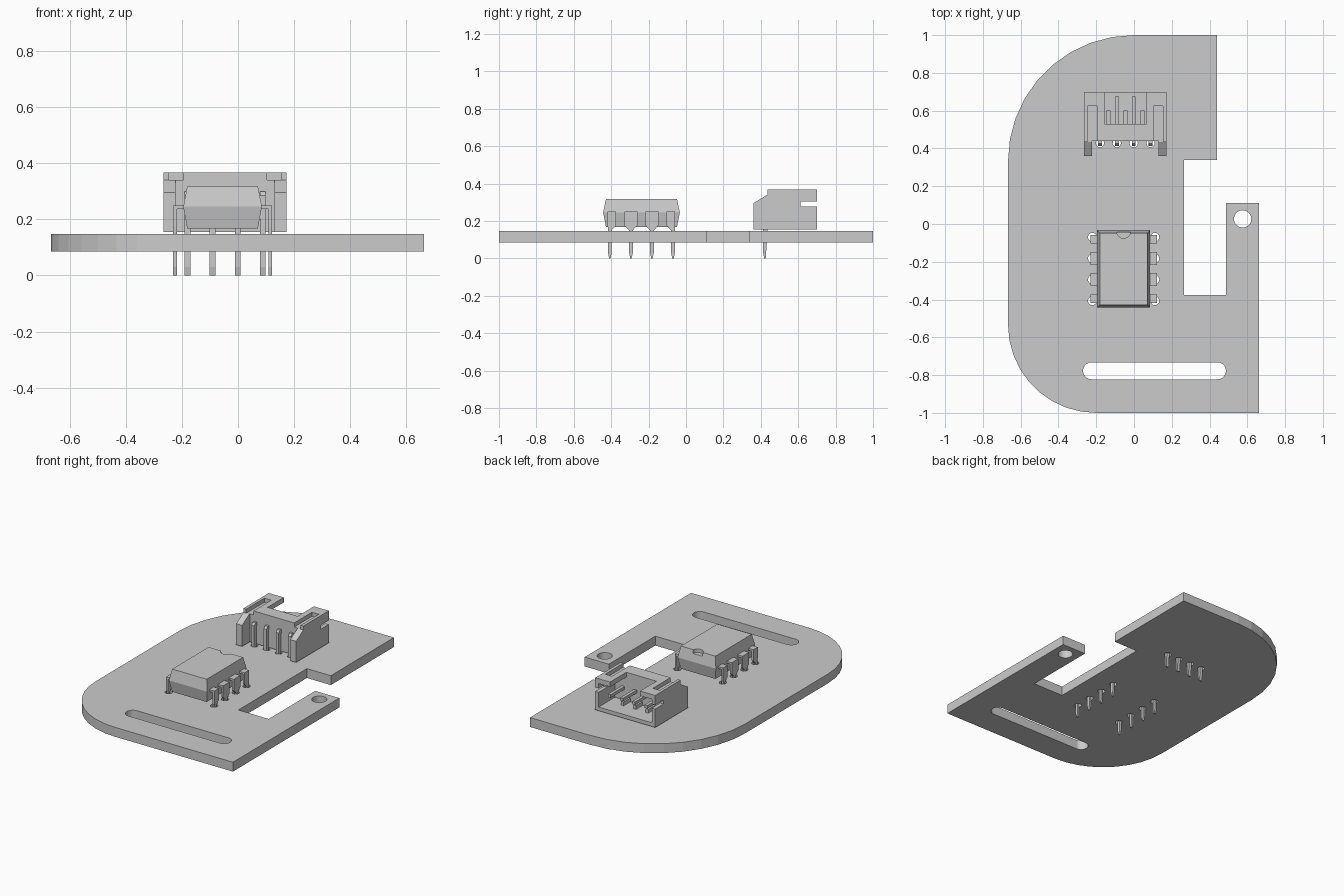
import bpy
import bmesh
from math import pi, cos, sin

cube = bpy.data.objects.get("Cube")
if cube:
    bpy.data.objects.remove(cube, do_unlink=True)

grey = bpy.data.materials.new("light_grey")
grey.use_nodes = True
grey.diffuse_color = (0.6, 0.6, 0.6, 1)
grey.node_tree.nodes["Principled BSDF"].inputs["Base Color"].default_value = (0.6, 0.6, 0.6, 1)

BOTTOM, TOP = 0.085, 0.147
CHIP_X = -0.055
LEG_Y = [-0.407 + 0.1125 * i for i in range(4)]
PIN_X = [-0.18 + 0.0893 * i for i in range(4)]


def arc(cx, cy, r, start, end, steps):
    angles = [start + (end - start) * i / steps for i in range(steps + 1)]
    return [(cx + r * cos(a), cy + r * sin(a)) for a in angles]


def circle(cx, cy, r, steps):
    return arc(cx, cy, r, 0, 2 * pi, steps)[:-1]


def prism(bm, points, axis, lo, hi):
    """Extrude a 2D outline along x, y or z."""
    def place(p, d):
        return {"x": (d, p[0], p[1]), "y": (p[0], d, p[1]), "z": (p[0], p[1], d)}[axis]
    rings = [[bm.verts.new(place(p, d)) for p in points] for d in (lo, hi)]
    bm.faces.new(rings[0])
    bm.faces.new(rings[1])
    n = len(points)
    for i in range(n):
        j = (i + 1) % n
        bm.faces.new((rings[0][i], rings[0][j], rings[1][j], rings[1][i]))


def box(bm, x0, x1, y0, y1, z0, z1):
    prism(bm, [(x0, y0), (x1, y0), (x1, y1), (x0, y1)], "z", z0, z1)


def finish(name, bm):
    bmesh.ops.recalc_face_normals(bm, faces=bm.faces[:])
    mesh = bpy.data.meshes.new(name)
    bm.to_mesh(mesh)
    bm.free()
    mesh.materials.append(grey)
    obj = bpy.data.objects.new(name, mesh)
    bpy.context.collection.objects.link(obj)
    return obj


def baked_mesh(obj):
    dg = bpy.context.evaluated_depsgraph_get()
    return bpy.data.meshes.new_from_object(obj.evaluated_get(dg))


def cut(obj, cutters):
    for c in cutters:
        mod = obj.modifiers.new("cut", "BOOLEAN")
        mod.operation, mod.solver, mod.object = "DIFFERENCE", "EXACT", c
    obj.data = baked_mesh(obj)
    obj.modifiers.clear()
    for c in cutters:
        bpy.data.objects.remove(c, do_unlink=True)


def cutter_box(*size):
    bm = bmesh.new()
    box(bm, *size)
    return finish("cutter", bm)


# Circuit board: outline with slot, mounting hole and pin holes
outline = [(0.44, 1), (0.44, 0.34), (0.265, 0.34), (0.265, -0.375),
           (0.487, -0.375), (0.487, 0.11), (0.663, 0.11), (0.663, -1)]
outline += arc(-0.2, -0.533, 0.467, -pi / 2, -pi, 9)
outline += arc(0, 0.333, 0.667, pi, pi / 2, 9)
slot = arc(0.442, -0.777, 0.045, -pi / 2, pi / 2, 10)
slot += arc(-0.225, -0.777, 0.045, pi / 2, 3 * pi / 2, 10)
loops = [outline, slot, circle(0.575, 0.027, 0.046, 20)]
loops += [circle(CHIP_X + s * 0.166, y, 0.023, 12) for s in (-1, 1) for y in LEG_Y]
loops += [circle(x, 0.428, 0.022, 12) for x in PIN_X]

curve = bpy.data.curves.new("board_outline", "CURVE")
curve.dimensions, curve.fill_mode = "2D", "BOTH"
curve.extrude = (TOP - BOTTOM) / 2
for loop in loops:
    spline = curve.splines.new("POLY")
    spline.points.add(len(loop) - 1)
    for point, (x, y) in zip(spline.points, loop):
        point.co = (x, y, 0, 1)
    spline.use_cyclic_u = True
helper = bpy.data.objects.new("board_outline", curve)
bpy.context.collection.objects.link(helper)
bm = bmesh.new()
bm.from_mesh(baked_mesh(helper))
bpy.data.objects.remove(helper, do_unlink=True)
bmesh.ops.remove_doubles(bm, verts=bm.verts[:], dist=0.0001)
bmesh.ops.translate(bm, verts=bm.verts[:], vec=(0, 0, (TOP + BOTTOM) / 2))
for f in bm.faces:
    f.smooth = False
finish("circuit_board", bm)

# Chip body: three stacked rectangles, widest in the middle
bm = bmesh.new()
rings = []
for hx, hy, z in ((0.126, 0.19, 0.168), (0.14, 0.205, 0.245), (0.126, 0.19, 0.318)):
    rings.append([bm.verts.new((CHIP_X + sx * hx, -0.238 + sy * hy, z))
                  for sx, sy in ((-1, -1), (1, -1), (1, 1), (-1, 1))])
for a, b in zip(rings, rings[1:]):
    for i in range(4):
        j = (i + 1) % 4
        bm.faces.new((a[i], a[j], b[j], b[i]))
bm.faces.new(rings[0])
bm.faces.new(rings[-1])
chip = finish("chip_body", bm)

# Orientation notch at the back of the chip
bm = bmesh.new()
prism(bm, circle(CHIP_X, -0.04, 0.036, 20), "z", 0.295, 0.4)
cut(chip, [finish("cutter", bm)])

# Chip legs: shoulder plus a plate narrowing to a pointed pin
for side, label in ((-1, "right"), (1, "left")):
    bm = bmesh.new()
    for i, y in enumerate(LEG_Y):
        a = y - (0.012 if i == 0 else 0.034)
        b = y + (0.012 if i == 3 else 0.034)
        half = [(0.01, 0.15), (0.01, 0.03), (0.004, 0)]
        plate = [(a, 0.25), (b, 0.25), (b, 0.175)]
        plate += [(y + w, z) for w, z in half]
        plate += [(y - w, z) for w, z in reversed(half)] + [(a, 0.175)]
        xs = sorted(CHIP_X + side * d for d in (0.163, 0.176))
        prism(bm, plate, "x", *xs)
        xs = sorted(CHIP_X + side * d for d in (0.12, 0.163))
        box(bm, *xs, a, b, 0.237, 0.25)
    finish("chip_legs_" + label, bm)

# Connector housing: side profile with ears, cavity, window and grooves cut out
bm = bmesh.new()
profile = [(0.36, 0.155), (0.36, 0.295), (0.435, 0.34), (0.435, 0.367),
           (0.7, 0.367), (0.7, 0.303), (0.613, 0.303), (0.613, 0.277),
           (0.7, 0.277), (0.7, 0.155)]
prism(bm, profile, "x", -0.265, 0.173)
housing = finish("connector_housing", bm)
cut(housing, [
    cutter_box(-0.222, 0.13, 0.3, 0.44, 0.1, 0.5),
    cutter_box(-0.24, 0.148, 0.53, 0.8, 0.18, 0.335),
    cutter_box(-0.155, 0.065, 0.53, 0.8, 0.3, 0.5),
    cutter_box(-0.245, -0.195, 0.42, 0.625, 0.34, 0.5),
    cutter_box(0.103, 0.153, 0.42, 0.625, 0.34, 0.5),
])

# Small ribs on the cavity floor
bm = bmesh.new()
for x in (-0.135, -0.045, 0.045):
    box(bm, x - 0.01, x + 0.01, 0.52, 0.6, 0.175, 0.205)
finish("connector_ribs", bm)

# Connector pins: bent leg through the board and straight contact in the cavity
bm = bmesh.new()
leg = [(0.45, 0.3), (0.425, 0.3), (0.412, 0.285), (0.412, 0.03), (0.418, 0),
       (0.426, 0), (0.436, 0.14), (0.436, 0.275), (0.45, 0.275)]
for x in PIN_X:
    prism(bm, leg, "x", x - 0.01, x + 0.01)
    box(bm, x - 0.01, x + 0.01, 0.52, 0.675, 0.25, 0.27)
finish("connector_pins", bm)
